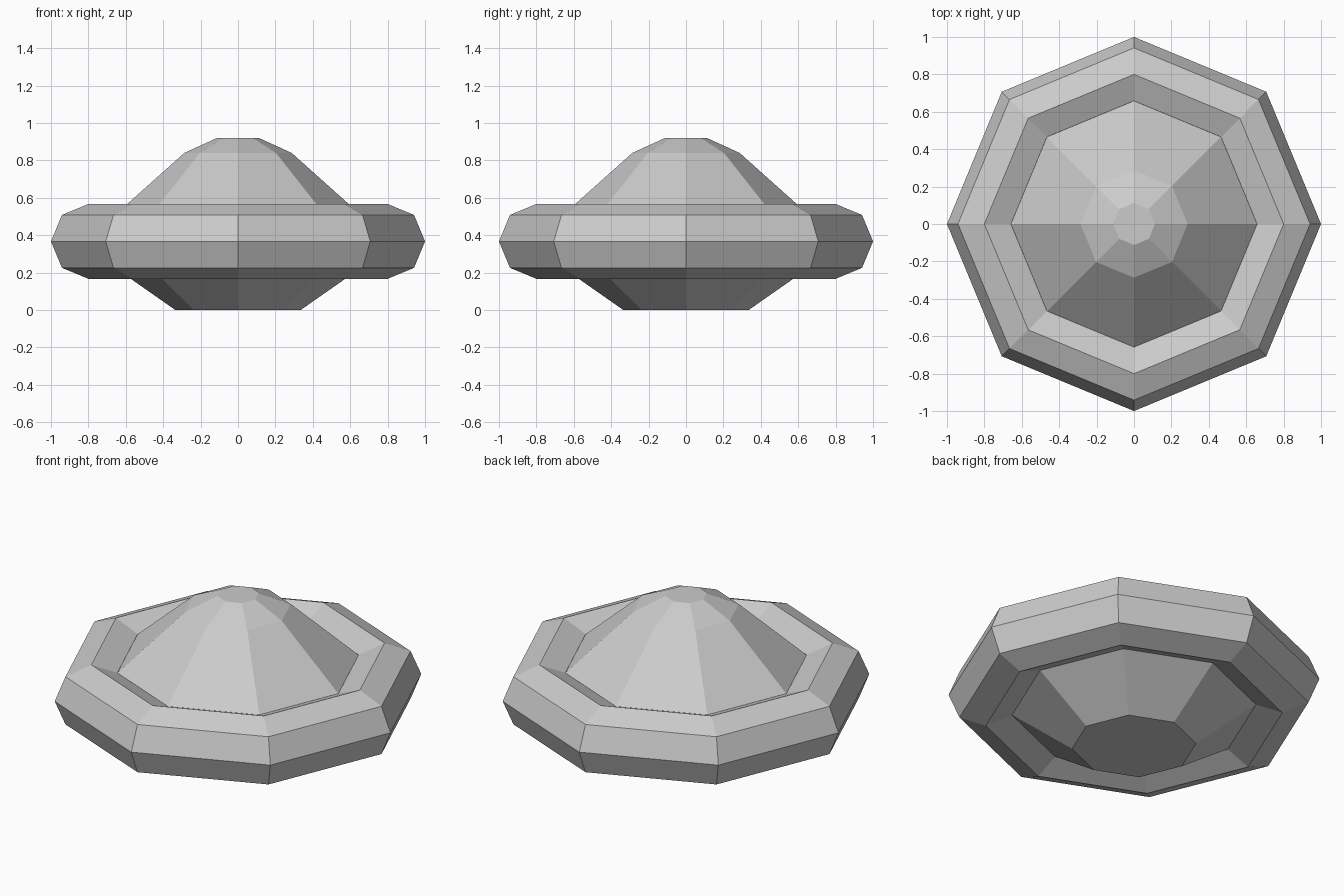
import bpy
import bmesh
from math import cos, sin, tau

if "Cube" in bpy.data.objects:
    bpy.data.objects.remove(bpy.data.objects["Cube"])

SIDES = 8


def lathe(name, profile, closed):
    """Spin (radius, z) points around z into a flat-shaded octagonal solid."""
    bm = bmesh.new()
    rings = [[bm.verts.new((r * cos(tau * i / SIDES), r * sin(tau * i / SIDES), z))
              for i in range(SIDES)] for r, z in profile]
    pairs = list(zip(rings, rings[1:]))
    if closed:
        pairs.append((rings[-1], rings[0]))
    else:
        bm.faces.new(rings[0])
        bm.faces.new(rings[-1])
    for a, b in pairs:
        for i in range(SIDES):
            j = (i + 1) % SIDES
            bm.faces.new((a[i], a[j], b[j], b[i]))
    bmesh.ops.recalc_face_normals(bm, faces=bm.faces)
    mesh = bpy.data.meshes.new(name)
    bm.to_mesh(mesh)
    bm.free()
    obj = bpy.data.objects.new(name, mesh)
    bpy.context.collection.objects.link(obj)
    return obj


# Outer ring: an eight-sided tube bent around an octagon
tube = [(0.8 + 0.2 * cos(tau * k / 8), 0.367 + 0.2 * sin(tau * k / 8)) for k in range(8)]
lathe("saucer_rim", tube, closed=True)

# Central hull: flat base, flared underside, domed top
lathe("saucer_hull", [(0.335, 0), (0.658, 0.226), (0.658, 0.508),
                      (0.287, 0.84), (0.112, 0.92)], closed=False)
